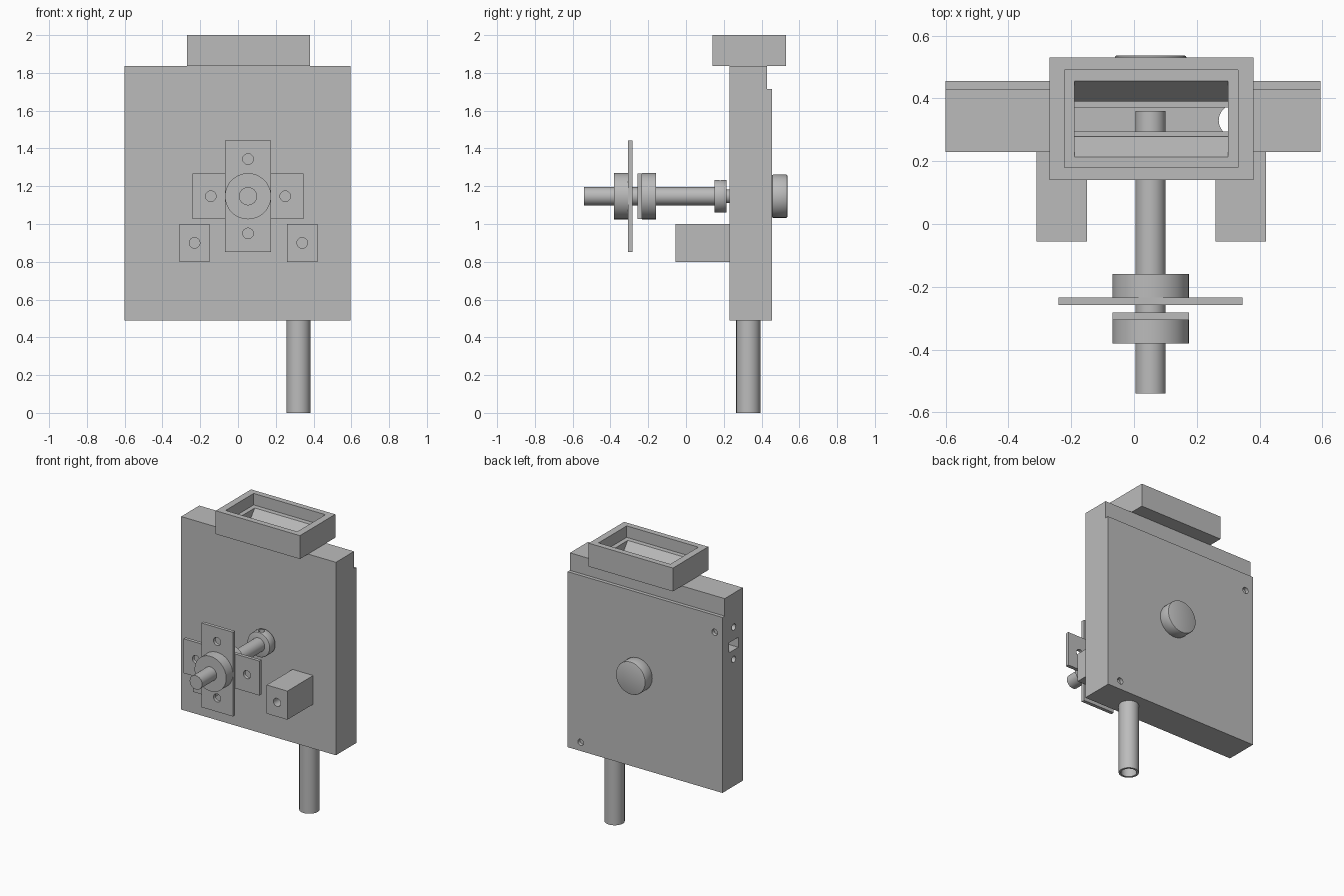
import bpy
import bmesh
from math import radians
from mathutils import Matrix, Vector

cube = bpy.data.objects.get("Cube")
if cube:
    bpy.data.objects.remove(cube, do_unlink=True)

GREY = bpy.data.materials.new("plain grey")
GREY.diffuse_color = (0.5, 0.5, 0.5, 1)
GREY.use_nodes = True
GREY.node_tree.nodes["Principled BSDF"].inputs["Base Color"].default_value = (0.5, 0.5, 0.5, 1)

TURN = {"x": Matrix.Rotation(radians(90), 4, "Y"),
        "y": Matrix.Rotation(radians(-90), 4, "X"),
        "z": Matrix.Identity(4)}


def finish(name, bm):
    bmesh.ops.recalc_face_normals(bm, faces=bm.faces)
    mesh = bpy.data.meshes.new(name)
    bm.to_mesh(mesh)
    bm.free()
    obj = bpy.data.objects.new(name, mesh)
    mesh.materials.append(GREY)
    bpy.context.collection.objects.link(obj)
    return obj


def box(name, x, y, z):
    bm = bmesh.new()
    bmesh.ops.create_cube(bm, size=1)
    for v in bm.verts:
        v.co = [(a + b) / 2 + c * (b - a) for (a, b), c in zip((x, y, z), v.co)]
    return finish(name, bm)


def rod(name, axis, centre, radius, start, end):
    """Cylinder along an axis; centre gives the other two coordinates in order."""
    bm = bmesh.new()
    bmesh.ops.create_cone(bm, cap_ends=True, segments=48, radius1=radius,
                          radius2=radius, depth=end - start)
    place = list(centre)
    place.insert("xyz".index(axis), (start + end) / 2)
    bm.transform(Matrix.Translation(Vector(place)) @ TURN[axis])
    return finish(name, bm)


def activate(obj):
    bpy.ops.object.select_all(action="DESELECT")
    obj.select_set(True)
    bpy.context.view_layer.objects.active = obj


def smooth(obj):
    activate(obj)
    bpy.ops.object.shade_smooth_by_angle(angle=radians(30))


def cut(obj, *cutters):
    activate(obj)
    for cutter in cutters:
        mod = obj.modifiers.new("cut", "BOOLEAN")
        mod.operation = "DIFFERENCE"
        mod.solver = "EXACT"
        mod.object = cutter
        bpy.ops.object.modifier_apply(modifier=mod.name)
        bpy.data.objects.remove(cutter, do_unlink=True)
    smooth(obj)


SX, SZ = 0.053, 1.147      # shaft axis
TUBE = (0.32, 0.33)        # outlet axis
SLOT = (-0.19, 0.30)       # feed slot width

# Hollow housing with feed slot, outlet and side openings
housing = box("housing", (-0.6, 0.595), (0.23, 0.43), (0.49, 1.837))
cut(housing,
    box("cavity", (-0.5, 0.5), (0.295, 0.372), (0.56, 1.78)),
    box("feed_slot", SLOT, (0.28, 0.39), (1.76, 1.9)),
    rod("outlet_hole", "z", TUBE, 0.05, 0.4, 0.6),
    box("side_slot", (-0.7, -0.48), (0.28, 0.385), (1.44, 1.51)),
    rod("side_hole_upper", "x", (0.33, 1.6), 0.022, -0.7, -0.54),
    rod("side_hole_lower", "x", (0.33, 1.375), 0.022, -0.7, -0.54))

# Back cover with two screw holes
cover = box("back_cover", (-0.6, 0.595), (0.43, 0.455), (0.49, 1.715))
cut(cover,
    rod("screw_hole_upper", "y", (-0.54, 1.595), 0.022, 0.4, 0.5),
    rod("screw_hole_lower", "y", (0.495, 0.55), 0.022, 0.4, 0.5))

# Hopper: stepped rim above a wedge-shaped funnel
hopper = box("hopper", (-0.27, 0.38), (0.14, 0.53), (1.837, 2.0))
funnel = box("funnel", SLOT, (0.21, 0.46), (1.837, 1.925))
for v in funnel.data.vertices:
    if v.co.z < 1.9:
        v.co.y = 0.28 if v.co.y < 0.335 else 0.39
        v.co.z -= 0.001
cut(hopper,
    box("recess", (-0.222, 0.332), (0.18, 0.49), (1.92, 2.1)),
    funnel)

# Outlet tube
tube = rod("outlet_tube", "z", TUBE, 0.064, 0.0, 0.49)
cut(tube, rod("tube_bore", "z", TUBE, 0.05, -0.1, 0.6))

# Mounting blocks
for side, x in (("right", -0.23), ("left", 0.34)):
    block = box(side + "_block", (x - 0.08, x + 0.08), (-0.055, 0.23), (0.8, 1.0))
    cut(block, rod("block_hole", "y", (x, 0.9), 0.028, -0.2, 0.1))

# Shaft, bearings and back knob
for name, radius, start, end in (
        ("shaft", 0.048, -0.54, 0.17),
        ("shaft_neck", 0.036, 0.16, 0.30),
        ("shaft_inner_end", 0.048, 0.295, 0.36),
        ("front_bearing", 0.122, -0.38, -0.306),
        ("rear_bearing", 0.122, -0.234, -0.16)):
    smooth(rod(name, "y", (SX, SZ), radius, start, end))

# Shaft collar and back knob have softened rims
for name, radius, start, end in (("shaft_collar", 0.087, 0.15, 0.215),
                                 ("back_knob", 0.114, 0.455, 0.537)):
    part = rod(name, "y", (SX, SZ), radius, start, end)
    activate(part)
    rim = part.modifiers.new("rim", "BEVEL")
    rim.width = 0.006
    rim.segments = 2
    rim.limit_method = "ANGLE"
    bpy.ops.object.modifier_apply(modifier=rim.name)
    if name == "shaft_collar":
        cut(part, rod("set_screw_hole", "z", (SX, 0.182), 0.02, 1.2, 1.3))
    else:
        smooth(part)

# Crossed bearing plates: upright in front, level behind
upright = box("upright_plate", (SX - 0.122, SX + 0.122), (-0.306, -0.282), (0.853, 1.441))
cut(upright, *[rod("plate_hole", "y", (SX, SZ + d), 0.028, -0.4, -0.2) for d in (-0.197, 0.197)])
level = box("level_plate", (SX - 0.293, SX + 0.293), (-0.258, -0.234), (SZ - 0.12, SZ + 0.12))
cut(level, *[rod("plate_hole", "y", (SX + d, SZ), 0.028, -0.4, -0.2) for d in (-0.197, 0.197)])
